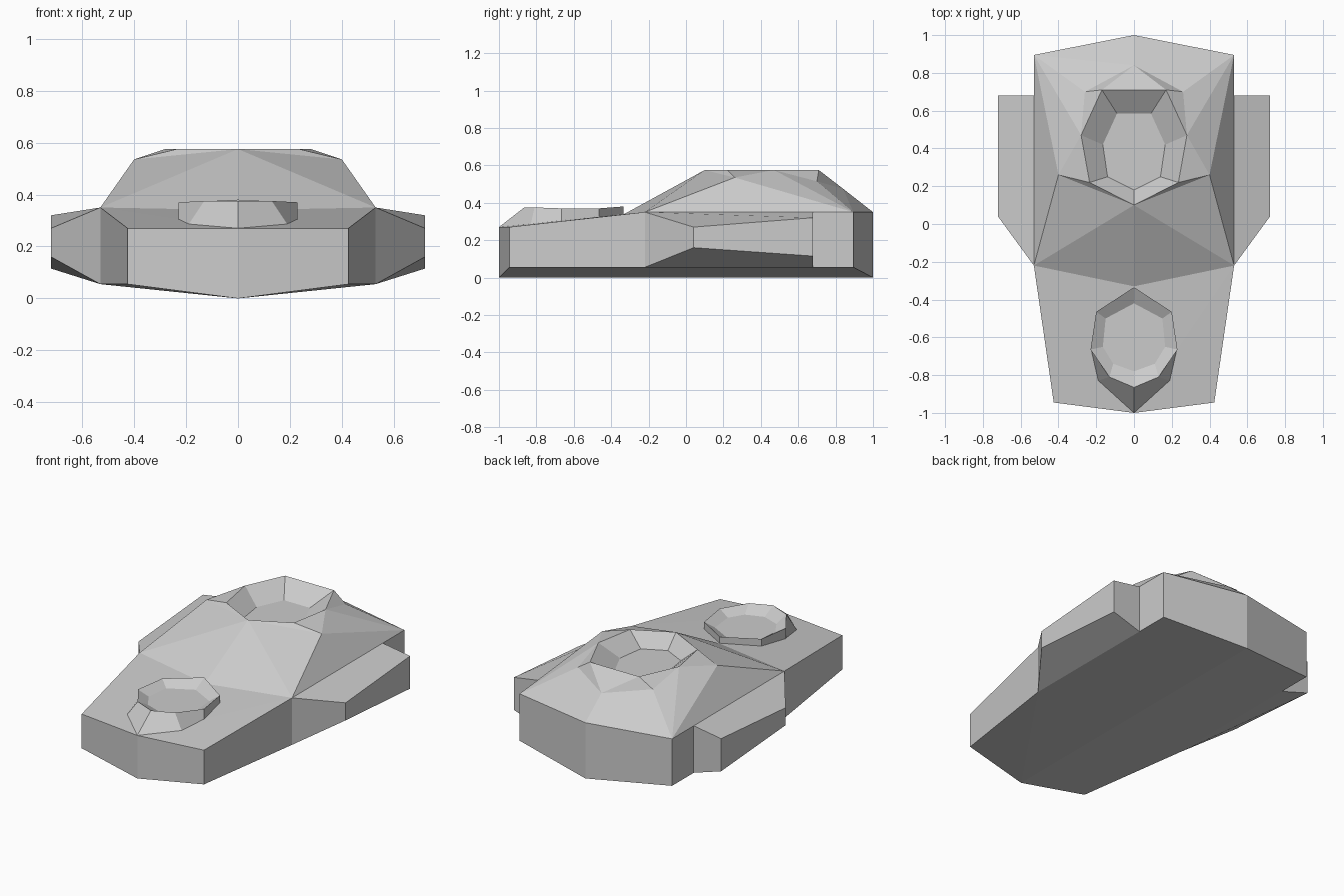
import bpy, bmesh

if "Cube" in bpy.data.objects:
    bpy.data.objects.remove(bpy.data.objects["Cube"])

def mirrored(name, verts, faces):
    """Build the +x half as a flat-shaded mesh and mirror it across x = 0."""
    me = bpy.data.meshes.new(name)
    bm = bmesh.new()
    vs = [bm.verts.new(v) for v in verts]
    for f in faces:
        bm.faces.new([vs[i] for i in f])
    bmesh.ops.triangulate(bm, faces=[f for f in bm.faces if len(f.verts) > 4])
    geo = bm.verts[:] + bm.edges[:] + bm.faces[:]
    bmesh.ops.mirror(bm, geom=geo, axis='X', merge_dist=0.001)
    bmesh.ops.remove_doubles(bm, verts=bm.verts, dist=0.001)
    bmesh.ops.recalc_face_normals(bm, faces=bm.faces)
    bm.to_mesh(me)
    bm.free()
    ob = bpy.data.objects.new(name, me)
    bpy.context.collection.objects.link(ob)
    return ob

def strips(rows):
    """Bridge equal-length half loops; the last one is capped."""
    n = len(rows[0])
    faces = [(r*n + i, r*n + i + 1, (r+1)*n + i + 1, (r+1)*n + i)
             for r in range(len(rows) - 1) for i in range(n - 1)]
    last = (len(rows) - 1) * n
    return sum(rows, []), faces + [tuple(range(last, last + n))]

# Hull with side pods: half outline as x, y, bottom z, top z
outline = [(0, -1, 0, .27), (.425, -.945, .055, .27), (.53, -.22, .055, .35),
           (.72, .04, .16, .27), (.72, .68, .115, .32), (.53, .68, .055, .35),
           (.53, .895, .055, .35), (0, 1, 0, .35)]
n = len(outline)
verts = [(x, y, b) for x, y, b, t in outline] + [(x, y, t) for x, y, b, t in outline]
verts.append((0, -.33, .34))
faces = [(i, i + 1, n + i + 1, n + i) for i in range(n - 1)]
faces += [(2, 3, 4, 5), (n + 2, n + 3, n + 4, n + 5)]            # pod undersides and tops
faces += [(0, 1, 2), (0, 2, 7), (2, 5, 7), (5, 6, 7)]            # belly
faces += [(n, n + 1, n + 2), (n, n + 2, 2 * n)]                  # front deck
mirrored("hull", verts, faces)

# Raised rear housing
p = dict(a=(.53, -.22, .35), b=(0, -.33, .34), c=(0, .10, .575), d=(.40, .26, .535),
         e=(.235, .22, .575), f=(.28, .47, .575), g=(.17, .71, .575), h=(0, .71, .575),
         k=(.26, .70, .515), m=(0, .84, .475), s=(.53, .895, .35), t=(0, 1, .35))
keys = list(p)
tris = "abc adc cde dfe das dsf fsk fkg kmg gmh ksm stm".split()
mirrored("rear_housing", list(p.values()), [[keys.index(c) for c in t] for t in tris])

# Sunken basin in the rear housing
rim = [p[c] for c in "cefgh"]
floor = [(0, .18, .49), (.14, .25, .49), (.165, .42, .49), (.09, .585, .49), (0, .585, .49)]
mirrored("rear_basin", *strips([rim, floor]))

# Raised ring with a basin on the front deck
base = [(0, -.335, .335), (.20, -.465, .315), (.23, -.665, .30), (.19, -.83, .285), (0, -1, .27)]
rim = [(0, -.335, .38), (.20, -.465, .37), (.23, -.665, .37), (.13, -.81, .375), (0, -.865, .375)]
floor = [(0, -.42, .335), (.15, -.50, .335), (.165, -.65, .335), (.11, -.74, .335), (0, -.78, .335)]
mirrored("front_ring", *strips([base, rim, floor]))
